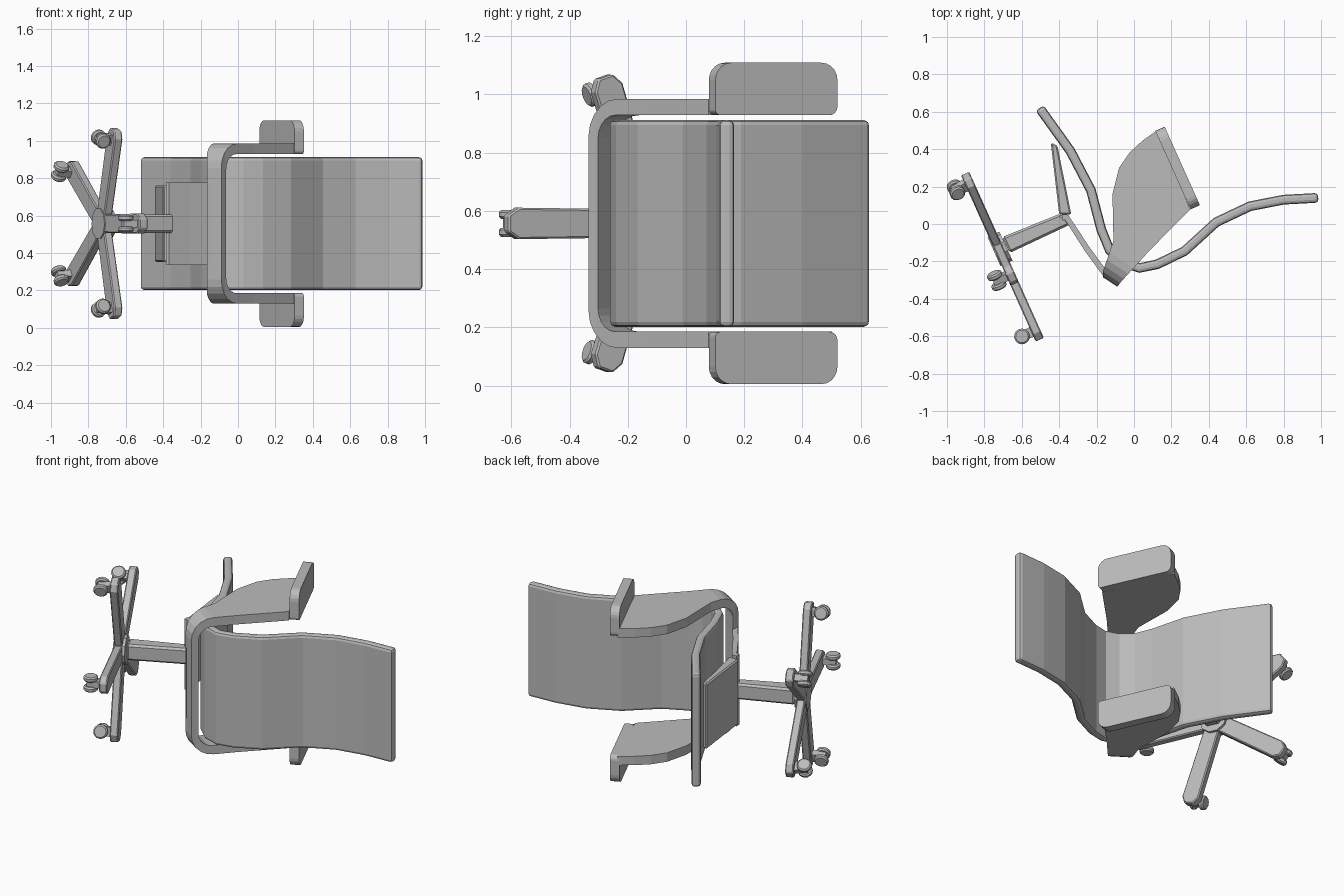
import bpy, bmesh, math
from mathutils import Vector

if "Cube" in bpy.data.objects:
    bpy.data.objects.remove(bpy.data.objects["Cube"])

grey = bpy.data.materials.new("plain grey")
grey.use_nodes = True
COLOR = (0.5, 0.5, 0.5, 1)
grey.diffuse_color = COLOR
grey.node_tree.nodes["Principled BSDF"].inputs["Base Color"].default_value = COLOR

# The chair lies on its side: its width runs along z
MID = 0.557
X, Y, Z = Vector((1, 0, 0)), Vector((0, 1, 0)), Vector((0, 0, 1))
UP = Vector((0.912, 0.41, 0)).normalized()      # from the base to the seat
REAR = Vector((UP.y, -UP.x, 0))                 # towards the back of the chair
CENTRE = Vector((0, 0, MID))


def prism(name, pts, low, high, origin=CENTRE, a=X, b=Y, n=Z, bevel=0.0, steps=2):
    """Extrude a closed outline drawn on axes a, b along n."""
    bm = bmesh.new()
    ends = [[bm.verts.new(origin + a * p[0] + b * p[1] + n * h) for p in pts]
            for h in (low, high)]
    for ring in ends:
        bm.faces.new(ring)
    for i in range(len(pts)):
        j = (i + 1) % len(pts)
        bm.faces.new((ends[0][i], ends[0][j], ends[1][j], ends[1][i]))
    bmesh.ops.recalc_face_normals(bm, faces=bm.faces)
    mesh = bpy.data.meshes.new(name)
    bm.to_mesh(mesh)
    bm.free()
    mesh.materials.append(grey)
    ob = bpy.data.objects.new(name, mesh)
    bpy.context.collection.objects.link(ob)
    if bevel:
        mod = ob.modifiers.new("Rounded edges", "BEVEL")
        mod.width, mod.segments = bevel, steps
        mod.limit_method, mod.angle_limit = "ANGLE", math.radians(50)
    return ob


def ribbon(path, thick):
    """Closed outline of constant thickness around an open path."""
    path = [Vector(p) for p in path]
    sides = ([], [])
    for i, p in enumerate(path):
        d0 = (p - path[max(i - 1, 0)]).normalized()
        d1 = (path[min(i + 1, len(path) - 1)] - p).normalized()
        t = (d0 + d1).normalized()
        off = Vector((-t.y, t.x)) * thick / 2
        sides[0].append(p + off)
        sides[1].append(p - off)
    return sides[0] + sides[1][::-1]


def fillet(corners, steps=5):
    """Round right-angled corners given as (x, y, radius)."""
    out = []
    for i, (x, y, r) in enumerate(corners):
        p = Vector((x, y))
        if not r:
            out.append(p)
            continue
        u = (Vector(corners[i - 1][:2]) - p).normalized()
        v = (Vector(corners[(i + 1) % len(corners)][:2]) - p).normalized()
        for k in range(steps + 1):
            t = math.pi / 2 * k / steps
            out.append(p + r * (u * (1 - math.sin(t)) + v * (1 - math.cos(t))))
    return out


# Seat and backrest: one bent shell
shell = [(-0.505, 0.62), (-0.34, 0.39), (-0.23, 0.18), (-0.175, -0.03), (-0.13, -0.14),
         (-0.06, -0.205), (0.03, -0.235), (0.125, -0.215), (0.27, -0.145), (0.44, 0.01),
         (0.62, 0.095), (0.8, 0.13), (0.985, 0.14)]
prism("seat_and_back_shell", ribbon(shell, 0.052), -0.355, 0.355, bevel=0.017)

# Armrest frame: a U-shaped band trimmed to the arm's side outline
S = Vector((0.55, 0.835, 0)).normalized()
W = Vector((S.y, -S.x, 0))
band = fillet([(0.8, 0.428, 0), (-0.329, 0.428, 0.13), (-0.329, -0.428, 0.13),
               (0.8, -0.428, 0), (0.8, -0.372, 0), (-0.287, -0.372, 0.08),
               (-0.287, 0.372, 0.08), (0.8, 0.372, 0)])
frame = prism("armrest_frame", band, -1, 1, a=S, b=Z, n=W)
outline = [(-0.165, -0.25), (-0.11, -0.09), (-0.115, 0.16), (-0.08, 0.3), (-0.025, 0.38),
           (0.045, 0.445), (0.125, 0.502), (0.3, 0.077), (0.085, -0.14), (-0.07, -0.31),
           (-0.09, -0.336), (-0.165, -0.286)]
cutter = prism("arm_outline_cutter", outline, -0.7, 0.7)
cutter.hide_render = True
cutter.hide_set(True)
trim = frame.modifiers.new("Trim", "BOOLEAN")
trim.operation, trim.solver, trim.object = "INTERSECT", "EXACT", cutter
bpy.context.view_layer.objects.active = frame
bpy.ops.object.modifier_apply(modifier=trim.name)
bpy.data.objects.remove(cutter)

# Armrest pads, turned outwards
for side, label in ((1, "left"), (-1, "right")):
    pad = fillet([(-0.23, 0.372, 0.03), (0.23, 0.372, 0.02),
                  (0.23, 0.552, 0.06), (-0.23, 0.552, 0.06)])
    prism(label + "_armrest_pad", [(p.x, p.y * side) for p in pad], 0, 0.055,
          origin=Vector((0.208, 0.288, MID)), a=REAR, b=Z, n=UP)

# Brackets under the seat and the central post
prism("seat_support_wedge", [(-0.445, 0.435), (-0.41, 0.42), (-0.335, 0.05), (-0.4, 0.05)],
      -0.205, 0.205, bevel=0.008, steps=1)
prism("rear_bracket", ribbon([(-0.385, 0.035), (-0.36, 0.035), (-0.25, -0.135),
                              (-0.14, -0.285)], 0.032), -0.22, 0.22)
prism("post", [(-0.395, 0.055), (-0.705, -0.07), (-0.665, -0.155), (-0.335, 0.0)],
      -0.05, 0.05, bevel=0.012, steps=1)

# Five-legged base with twin-wheel casters
HUB = Vector((-0.721, -0.135, MID))
prism("base_hub", [(0.085 * math.cos(math.tau * k / 10), 0.085 * math.sin(math.tau * k / 10))
                   for k in range(10)], -0.03, 0.04, origin=HUB, a=REAR, b=Z, n=UP)
wheel = [(0.042 * math.cos(math.tau * k / 14), 0.042 * math.sin(math.tau * k / 14))
         for k in range(14)]
leg = [(0, -0.048), (0.49, -0.054), (0.53, -0.028), (0.53, 0.028), (0.49, 0.054), (0, 0.048)]
fork = [(-0.022, -0.02), (0.022, -0.02), (0.03, 0.07), (-0.03, 0.07)]
for i in range(5):
    ang = math.tau * i / 5
    out = REAR * math.cos(ang) + Z * math.sin(ang)
    across = Z * math.cos(ang) - REAR * math.sin(ang)
    prism(f"base_leg_{i + 1}", leg, -0.024, 0.024, origin=HUB, a=out, b=across, n=UP,
          bevel=0.006, steps=1)
    axle = HUB + out * 0.475 - UP * 0.08
    prism(f"caster_fork_{i + 1}", fork, -0.02, 0.02, origin=axle, a=out, b=UP, n=across)
    for s in (-1, 1):
        prism(f"caster_wheel_{i + 1}_{'a' if s > 0 else 'b'}", wheel, s * 0.015, s * 0.046,
              origin=axle, a=out, b=UP, n=across, bevel=0.008, steps=1)
